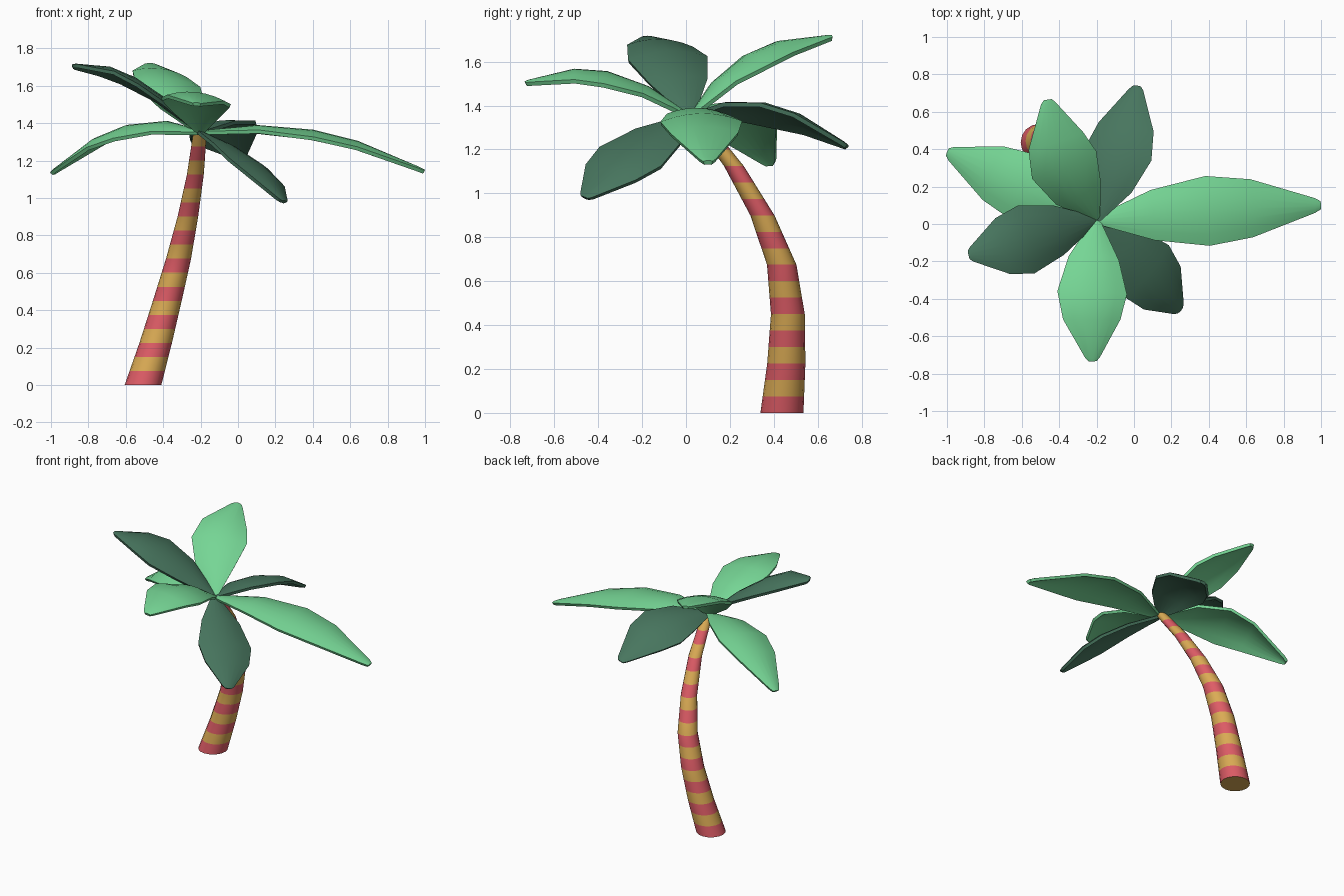
import bpy, math
from mathutils import Vector

if "Cube" in bpy.data.objects:
    bpy.data.objects.remove(bpy.data.objects["Cube"])


def material(name, color):
    m = bpy.data.materials.new(name)
    m.diffuse_color = (*color, 1)
    m.use_nodes = True
    m.node_tree.nodes["Principled BSDF"].inputs["Base Color"].default_value = m.diffuse_color
    return m


RED = material("bark_red", (0.73, 0.107, 0.133))
YELLOW = material("bark_yellow", (0.71, 0.41, 0.09))
LIGHT = material("leaf_light", (0.18, 0.67, 0.30))
DARK = material("leaf_dark", (0.064, 0.18, 0.113))


def make_object(name, verts, faces, mats):
    mesh = bpy.data.meshes.new(name)
    mesh.from_pydata(verts, [], faces)
    ob = bpy.data.objects.new(name, mesh)
    bpy.context.collection.objects.link(ob)
    for m in mats:
        mesh.materials.append(m)
    return ob


def select(ob):
    bpy.ops.object.select_all(action='DESELECT')
    ob.select_set(True)
    bpy.context.view_layer.objects.active = ob


# Trunk: level rings along a bent path (x, y, radius), three colour bands per segment
PATH = [(-0.508, 0.437, 0.098), (-0.44, 0.457, 0.087), (-0.378, 0.464, 0.077),
        (-0.318, 0.436, 0.067), (-0.268, 0.348, 0.055), (-0.228, 0.218, 0.045),
        (-0.203, 0.045, 0.036)]
SIDES, BAND = 16, 0.075
verts, faces = [], []
for k in range(19):
    i = min(k // 3, 5)
    x, y, r = Vector(PATH[i]).lerp(Vector(PATH[i + 1]), k / 3 - i)
    for s in range(SIDES):
        a = 2 * math.pi * s / SIDES
        verts.append((x + r * math.cos(a), y + r * math.sin(a), k * BAND))
for k in range(18):
    for s in range(SIDES):
        t = (s + 1) % SIDES
        faces.append((k * SIDES + s, k * SIDES + t, (k + 1) * SIDES + t, (k + 1) * SIDES + s))
faces.append(tuple(reversed(range(SIDES))))
faces.append(tuple(range(18 * SIDES, 19 * SIDES)))
trunk = make_object("trunk", verts, faces, [RED, YELLOW])
for p in trunk.data.polygons:
    p.material_index = min(p.index // SIDES, 17) % 2
trunk.data.polygons[18 * SIDES].material_index = 1
select(trunk)
bpy.ops.object.shade_smooth_by_angle(angle=math.radians(40))

# Leaf template: position along the spine and half width
BASE = Vector((-0.2, 0.02, 1.36))
STATIONS = [(0, 0.022), (0.25, 0.135), (0.5, 0.187), (0.7, 0.155), (0.975, 0.04), (1, 0.022)]
COLS = 7


def leaf(name, mat, mid, tip, side):
    mid, tip, side = Vector(mid), Vector(tip), Vector(side)

    def spine(t):
        return (BASE * (2 * (t - .5) * (t - 1)) + mid * (4 * t * (1 - t))
                + tip * (2 * t * (t - .5)))

    if side.cross(tip - BASE).z < 0:
        side = -side
    verts, faces = [], []
    for t, w in STATIONS:
        d = (spine(t + .01) - spine(t - .01)).normalized()
        s = (side - d * side.dot(d)).normalized()
        n = s.cross(d)
        for j in range(COLS):
            u = 2 * j / (COLS - 1) - 1
            verts.append(spine(t) + s * (w * u) - n * (0.2 * w * u * u))
    for i in range(len(STATIONS) - 1):
        for j in range(COLS - 1):
            a = i * COLS + j
            faces.append((a, a + 1, a + COLS + 1, a + COLS))
    ob = make_object(name, verts, faces, [mat])
    select(ob)
    mod = ob.modifiers.new("thickness", 'SOLIDIFY')
    mod.thickness = 0.02
    mod.offset = -1
    bpy.ops.object.modifier_apply(modifier=mod.name)
    bpy.ops.object.shade_smooth_by_angle(angle=math.radians(40))


# Leaves: spine midpoint, tip and sideways direction
leaf("leaf_right", LIGHT, (0.40, 0.07, 1.365), (1.0, 0.10, 1.15), (0, 1, 0))
leaf("leaf_front", LIGHT, (-0.22, -0.36, 1.555), (-0.22, -0.735, 1.51), (0.375, 0, -0.04))
leaf("leaf_back_high", LIGHT, (-0.365, 0.30, 1.635), (-0.46, 0.665, 1.72), (0.39, 0.08, -0.06))
leaf("leaf_left", LIGHT, (-0.61, 0.20, 1.385), (-1.0, 0.385, 1.14), (0.17, 0.36, 0.07))
leaf("leaf_left_high", DARK, (-0.56, -0.08, 1.65), (-0.885, -0.165, 1.715), (0.02, 0.375, -0.04))
leaf("leaf_front_low", DARK, (0.09, -0.26, 1.20), (0.25, -0.465, 0.985), (0.24, 0.24, -0.10))
leaf("leaf_back", DARK, (-0.09, 0.39, 1.395), (0.015, 0.74, 1.22), (0.35, -0.06, 0.10))
